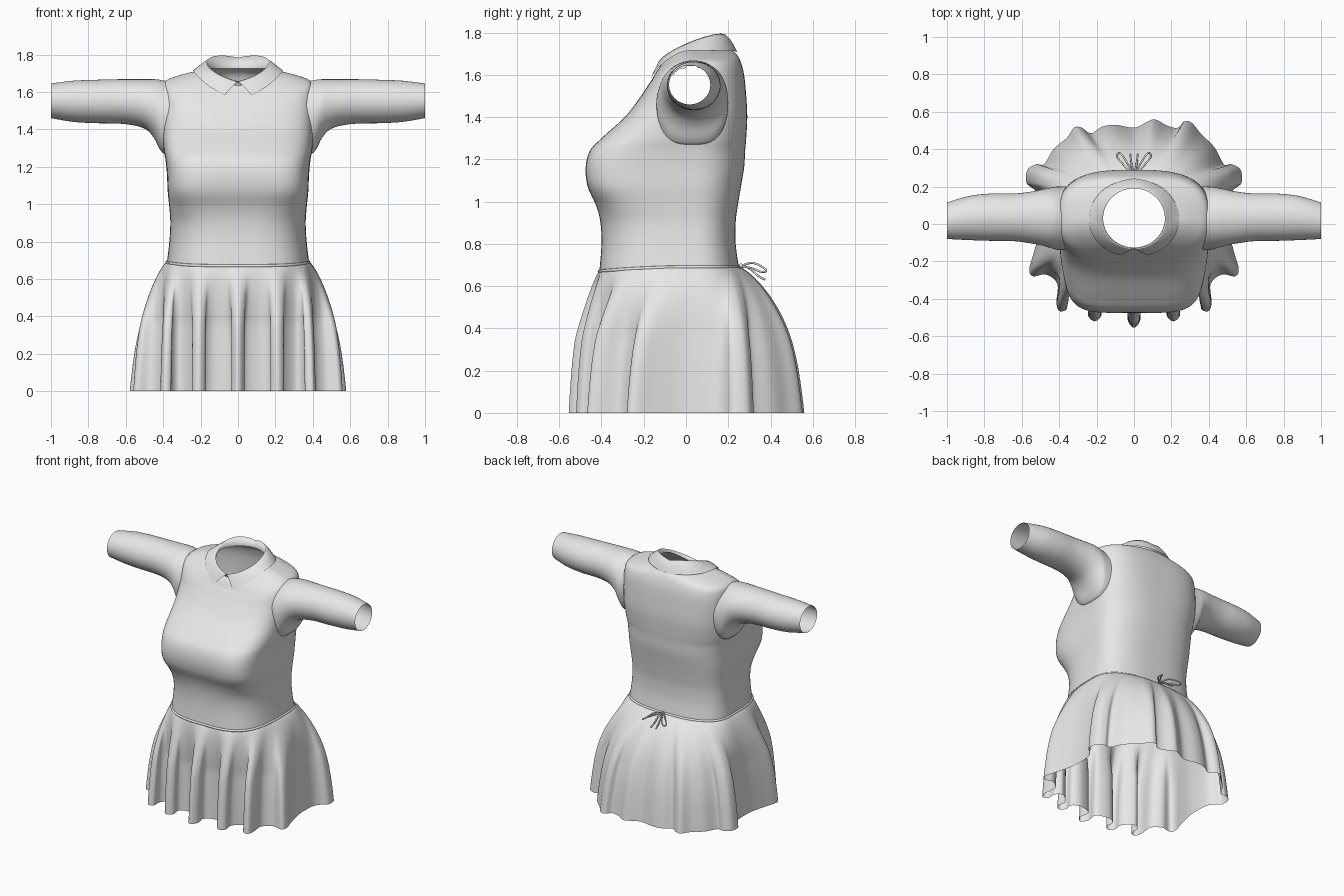
import bpy, bmesh
from math import sin, cos, pi, atan2
from mathutils import Vector
from mathutils.bvhtree import BVHTree

cube = bpy.data.objects.get("Cube")
if cube:
    bpy.data.objects.remove(cube, do_unlink=True)

fabric = bpy.data.materials.new("light_grey_fabric")
fabric.use_nodes = True
grey = (0.8, 0.8, 0.8, 1)
fabric.diffuse_color = grey
fabric.node_tree.nodes["Principled BSDF"].inputs["Base Color"].default_value = grey

MID_Y = 0.03      # front-to-back centre of the torso
SEGMENTS = 128


def spline(points, steps, closed=False):
    """Catmull-Rom curve through tuples of any length."""
    pts = [Vector(p) for p in points]
    n = len(pts)

    def pick(i):
        return pts[i % n] if closed else pts[max(0, min(n - 1, i))]

    out = []
    for i in range(n if closed else n - 1):
        a, b, c, d = (pick(i + k) for k in (-1, 0, 1, 2))
        for s in range(steps):
            t = s / steps
            out.append(b + (c - a) * (t / 2) + (a * 2 - b * 5 + c * 4 - d) * (t * t / 2)
                       + (b * 3 - a - c * 3 + d) * (t ** 3 / 2))
    if not closed:
        out.append(pts[-1])
    return out


def sheet(name, rows, closed=True, drop=None):
    """Smooth cloth surface lofted through rows of points."""
    bm = bmesh.new()
    grid = [[bm.verts.new(p) for p in row] for row in rows]
    count = len(rows[0])
    for low, high in zip(grid, grid[1:]):
        for j in range(count if closed else count - 1):
            k = (j + 1) % count
            bm.faces.new((low[j], low[k], high[k], high[j]))
    for face in bm.faces:
        face.smooth = True
    if drop:
        gone = [f for f in bm.faces if drop(f.calc_center_median())]
        bmesh.ops.delete(bm, geom=gone, context='FACES')
    mesh = bpy.data.meshes.new(name)
    bm.to_mesh(mesh)
    bm.free()
    mesh.materials.append(fabric)
    obj = bpy.data.objects.new(name, mesh)
    bpy.context.collection.objects.link(obj)


def cord(name, paths, radius, closed=False):
    """Thin round cord along one or more paths."""
    curve = bpy.data.curves.new(name, 'CURVE')
    curve.dimensions = '3D'
    curve.bevel_depth = radius
    curve.bevel_resolution = 2
    curve.use_fill_caps = True
    for path in paths:
        line = curve.splines.new('POLY')
        line.points.add(len(path) - 1)
        for point, p in zip(line.points, path):
            point.co = (*p, 1)
        line.use_cyclic_u = closed
    curve.materials.append(fabric)
    obj = bpy.data.objects.new(name, curve)
    bpy.context.collection.objects.link(obj)


def mirrored(rows):
    return [[Vector((-p.x, p.y, p.z)) for p in reversed(row)] for row in rows]


# Torso sections: half width, front y, back y, front z, side z, front and back squareness
torso = [
    (.38, -.41, .25, .67, .69, 3.2, 2.6),
    (.367, -.4, .235, .8, .8, 3.2, 2.6),
    (.362, -.405, .235, .9, .9, 3.4, 2.6),
    (.367, -.425, .245, .98, .98, 4, 2.6),
    (.376, -.465, .26, 1.07, 1.07, 5, 2.6),
    (.38, -.475, .275, 1.16, 1.16, 5, 2.6),
    (.388, -.455, .28, 1.24, 1.24, 4.5, 2.6),
    (.398, -.4, .285, 1.3, 1.3, 4, 2.7),
    (.404, -.29, .29, 1.4, 1.4, 3.6, 2.9),
    (.405, -.22, .285, 1.49, 1.5, 3.4, 3),
    (.403, -.18, .275, 1.55, 1.6, 3.4, 3),
    (.388, -.163, .26, 1.575, 1.658, 3, 2.8),
    (.31, -.15, .245, 1.6, 1.69, 2.4, 2.4),
    (.23, -.14, .225, 1.615, 1.71, 2, 2.1),
    (.165, -.125, .19, 1.635, 1.725, 2, 2),
]


def torso_point(section, angle):
    w, front, back, z_front, z_side, n_front, n_back = section
    c, s = cos(angle), sin(angle)
    n = n_front if s < 0 else n_back
    r = (abs(c) ** n + abs(s) ** n) ** (-1 / n)
    depth = MID_Y - front if s < 0 else back - MID_Y
    z = z_side + (z_front - z_side) * (r * s) ** 2 if s < 0 else z_side
    return Vector((w * r * c, MID_Y + depth * r * s, z))


angles = [2 * pi * i / SEGMENTS for i in range(SEGMENTS)]
torso_rows = [[torso_point(sec, a) for a in angles] for sec in spline(torso, 6)]

# Closed copy of the torso surface for seating sleeves and collar
flat = [p for row in torso_rows for p in row]
quads = [(i * SEGMENTS + j, i * SEGMENTS + (j + 1) % SEGMENTS,
          (i + 1) * SEGMENTS + (j + 1) % SEGMENTS, (i + 1) * SEGMENTS + j)
         for i in range(len(torso_rows) - 1) for j in range(SEGMENTS)]
surface = BVHTree.FromPolygons(flat, quads)


# Bodice with open armholes
def in_armhole(p):
    return abs(p.x) > .3 and ((p.y - .03) / .17) ** 2 + ((p.z - 1.465) / .195) ** 2 < .8


sheet("bodice", torso_rows, drop=in_armhole)

# Sleeve sections: x, top z, bottom z, front y, back y, underarm fullness
sleeve = [
    (.4, 1.66, 1.27, -.14, .2, .35),
    (.422, 1.666, 1.3, -.135, .199, .3),
    (.45, 1.668, 1.355, -.127, .193, .2),
    (.49, 1.668, 1.398, -.115, .185, .1),
    (.55, 1.668, 1.42, -.104, .173, 0),
    (.64, 1.668, 1.431, -.092, .163, 0),
    (.76, 1.665, 1.433, -.09, .163, 0),
    (.88, 1.66, 1.44, -.086, .15, 0),
    (1, 1.645, 1.46, -.08, .115, 0),
]
sleeve_rows = []
for x, top, bottom, front, back, full in spline(sleeve, 4):
    row = []
    for a in angles[::2]:
        c, s = cos(a), sin(a)
        if s < 0 and abs(c) > .001:
            c *= abs(c) ** -full
        row.append(Vector((x, (front + back) / 2 + (back - front) / 2 * c,
                           (top + bottom) / 2 + (top - bottom) / 2 * s)))
    sleeve_rows.append(row)
# Seam follows the side of the bodice
for p in sleeve_rows[0]:
    p.x = surface.ray_cast(Vector((1, p.y, p.z)), Vector((-1, 0, 0)))[0].x + .001
sheet("left_sleeve", sleeve_rows)
sheet("right_sleeve", mirrored(sleeve_rows))

# Folded collar with inner stand, one half per side, meeting at the front
STEPS = 40
turns = [pi * i / STEPS for i in range(STEPS + 1)]
collar_rows = []
for row in range(7):
    f = row / 6
    line = []
    for t in turns:
        u = .3 + (pi - .3) * t / pi
        edge = Vector((.24 * sin(u), .04 - .215 * cos(u),
                       1.635 - .08 * cos(u) + .08 * sin(u)))
        spot, normal, _, _ = surface.find_nearest(edge)
        inner = Vector((.165 * sin(t), .03 - .16 * cos(t),
                        1.72 - .063 * cos(t) + .04 * sin(t)))
        p = (spot + normal * .008).lerp(inner, f)
        p.z += .012 * sin(pi * f) * (.3 + .7 * t / pi)
        line.append(p)
    collar_rows.append(line)
collar_rows.append([torso_point(torso[-1], t - pi / 2) for t in turns])
sheet("left_collar", collar_rows, closed=False)
sheet("right_collar", mirrored(collar_rows), closed=False)

# Skirt hem: mirrored front folds, then the back folds from left to right
front_hem = [
    (.035, -.51), (.03, -.43), (.12, -.4), (.18, -.43), (.175, -.49),
    (.21, -.52), (.245, -.49), (.24, -.42), (.31, -.36), (.355, -.39), (.36, -.455),
    (.4, -.465), (.415, -.42), (.41, -.32), (.47, -.27), (.54, -.28), (.56, -.24),
    (.535, -.15), (.505, -.02), (.505, .12), (.53, .18), (.575, .22), (.57, .29),
    (.52, .32),
]
back_hem = [
    (.48, .32), (.43, .41), (.36, .48), (.31, .54), (.27, .55), (.235, .515),
    (.18, .525), (.11, .56), (.06, .54), (0, .515), (-.1, .53), (-.17, .52),
    (-.23, .485), (-.28, .515), (-.32, .515), (-.36, .46), (-.43, .4), (-.48, .32),
]
hem = spline([(0, -.555)] + front_hem + back_hem
             + [(-x, y) for x, y in reversed(front_hem)], 5, closed=True)

# Folds fade into a smooth flare below the waist, side folds swing back as they rise
SPAN = 13
soft = [sum((hem[(i + k) % len(hem)] for k in range(-SPAN, SPAN + 1)), Vector((0, 0)))
        * (1.03 / (2 * SPAN + 1)) for i in range(len(hem))]
waist = []
for x, y in soft:
    depth = MID_Y - torso[0][1] if y < MID_Y else torso[0][2] - MID_Y
    a = atan2((y - MID_Y) / depth, x / torso[0][0])
    waist.append(torso_point(torso[0], a + .25 * cos(a) * abs(cos(a))))
skirt_rows = []
LEVELS = 32
for i in range(LEVELS + 1):
    drop = (1 - i / LEVELS) ** 1.5
    flare = (drop ** .5 + 1 - (1 - drop) ** 3.4) / 2
    fold = min(1, .25 + 1.6 * drop)
    line = []
    for w, s, h in zip(waist, soft, hem):
        p = w.xy.lerp(s.lerp(h, fold), flare)
        line.append(Vector((p.x, p.y, w.z * (1 - drop))))
    skirt_rows.append(line)
sheet("skirt", skirt_rows)

# Waist cord tied in a bow at the back
cord("waist_cord", [[torso_point(torso[0], a) for a in angles]], .008, closed=True)
knot = (0, .26, .695)
bow = []
for side in (1, -1):
    loop = [knot, (.03 * side, .315, .71), (.065 * side, .37, .685), (.085 * side, .378, .67),
            (.088 * side, .355, .668), (.05 * side, .31, .685), knot]
    tail = [knot, (.01 * side, .3, .685), (.016 * side, .34, .65), (.02 * side, .375, .63)]
    bow += [spline(loop, 6), spline(tail, 5)]
cord("back_bow", bow, .005)
bpy.ops.mesh.primitive_uv_sphere_add(segments=16, ring_count=8, radius=.012, location=knot)
bow_knot = bpy.context.object
bow_knot.name = "bow_knot"
bow_knot.data.materials.append(fabric)
bpy.ops.object.shade_smooth()
